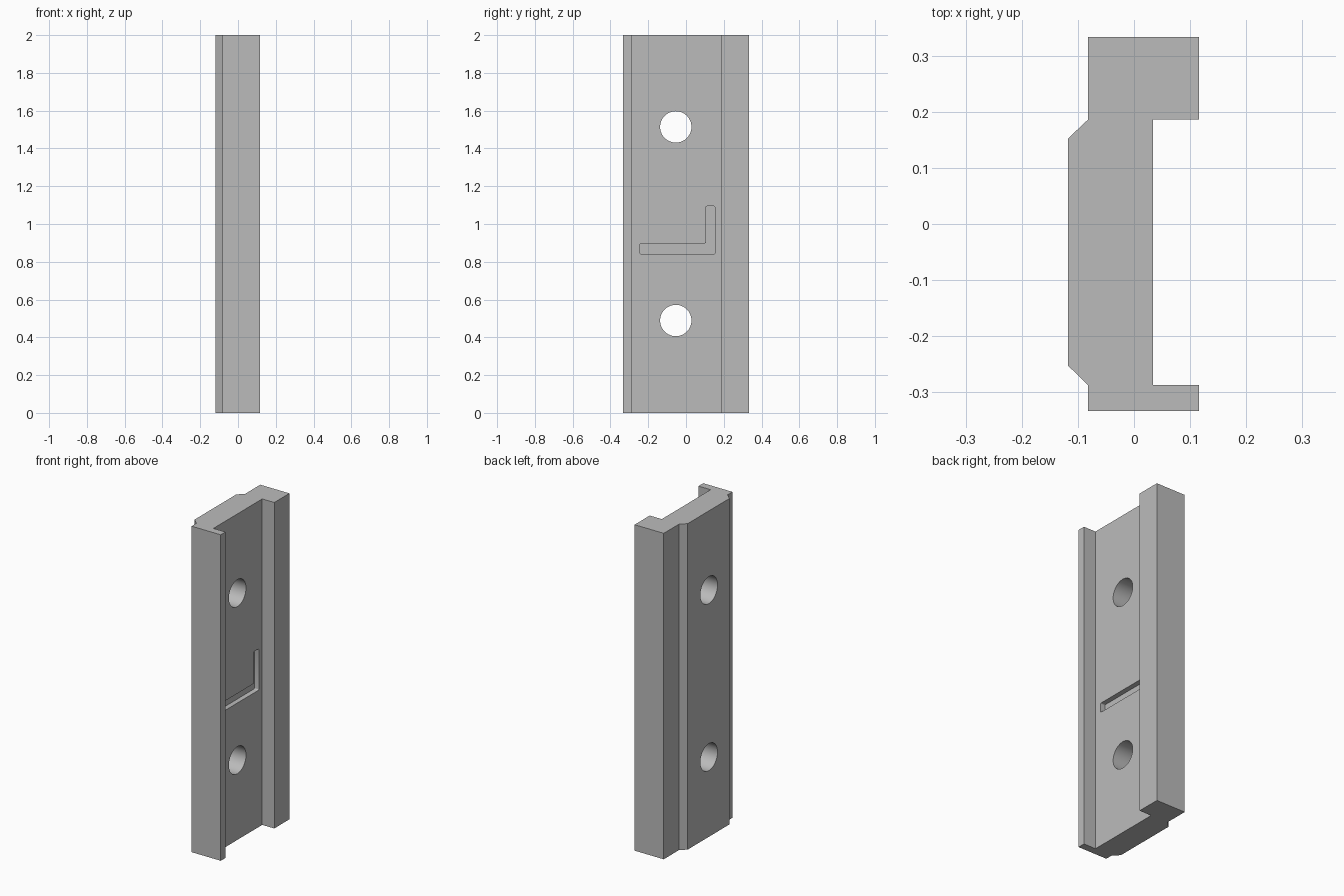
import bpy, bmesh
from mathutils import Vector

cube = bpy.data.objects.get("Cube")
if cube:
    bpy.data.objects.remove(cube, do_unlink=True)

HEIGHT = 2.0
FLOOR_X = 0.034      # floor of the channel
GROOVE_DEPTH = 0.03

grey = bpy.data.materials.new("plain grey")
grey.use_nodes = True
color = (0.5, 0.5, 0.5, 1)
grey.diffuse_color = color
grey.node_tree.nodes["Principled BSDF"].inputs["Base Color"].default_value = color


def prism(name, points, direction, round_corners=0.0):
    """Extrude a flat outline along a direction."""
    bm = bmesh.new()
    face = bm.faces.new([bm.verts.new(p) for p in points])
    if round_corners:
        bmesh.ops.bevel(bm, geom=bm.verts[:], offset=round_corners,
                        segments=4, profile=0.5, affect='VERTICES')
    res = bmesh.ops.extrude_face_region(bm, geom=bm.faces[:])
    moved = [v for v in res["geom"] if isinstance(v, bmesh.types.BMVert)]
    bmesh.ops.translate(bm, verts=moved, vec=Vector(direction))
    bmesh.ops.recalc_face_normals(bm, faces=bm.faces[:])
    mesh = bpy.data.meshes.new(name)
    bm.to_mesh(mesh)
    bm.free()
    mesh.materials.append(grey)
    obj = bpy.data.objects.new(name, mesh)
    bpy.context.collection.objects.link(obj)
    return obj


def cut(target, cutter):
    """Subtract the cutter and discard it."""
    cutter.hide_render = True
    mod = target.modifiers.new("cut", 'BOOLEAN')
    mod.operation = 'DIFFERENCE'
    mod.solver = 'EXACT'
    mod.object = cutter
    bpy.context.view_layer.objects.active = target
    bpy.ops.object.modifier_apply(modifier=mod.name)
    bpy.data.objects.remove(cutter, do_unlink=True)


# Channel bar: one cross-section, with a wide and a narrow rail, run full height
section = [
    (-0.082, -0.333), (0.116, -0.333), (0.116, -0.287), (FLOOR_X, -0.287),
    (FLOOR_X, 0.186), (0.116, 0.186), (0.116, 0.333), (-0.082, 0.333),
    (-0.082, 0.186), (-0.118, 0.152), (-0.118, -0.252), (-0.082, -0.287),
]
bar = prism("channel_bar", [(x, y, 0) for x, y in section], (0, 0, HEIGHT))

# Two through holes
for z in (0.489, 1.514):
    bpy.ops.mesh.primitive_cylinder_add(vertices=64, radius=0.083, depth=1,
                                        location=(0, -0.054, z),
                                        rotation=(0, 1.570796, 0))
    hole = bpy.context.object
    hole.data.materials.append(grey)
    cut(bar, hole)

# Shallow angled groove in the channel floor
outline = [(-0.243, 0.84), (0.153, 0.84), (0.153, 1.094),
           (0.106, 1.094), (0.106, 0.898), (-0.243, 0.898)]
groove = prism("groove_cutter",
               [(FLOOR_X - GROOVE_DEPTH, y, z) for y, z in outline],
               (0.06, 0, 0), round_corners=0.006)
cut(bar, groove)

# Smooth hole walls, keep every edge crisp
bpy.ops.object.select_all(action='DESELECT')
bar.select_set(True)
bpy.context.view_layer.objects.active = bar
bpy.ops.object.shade_smooth_by_angle(angle=0.5)
